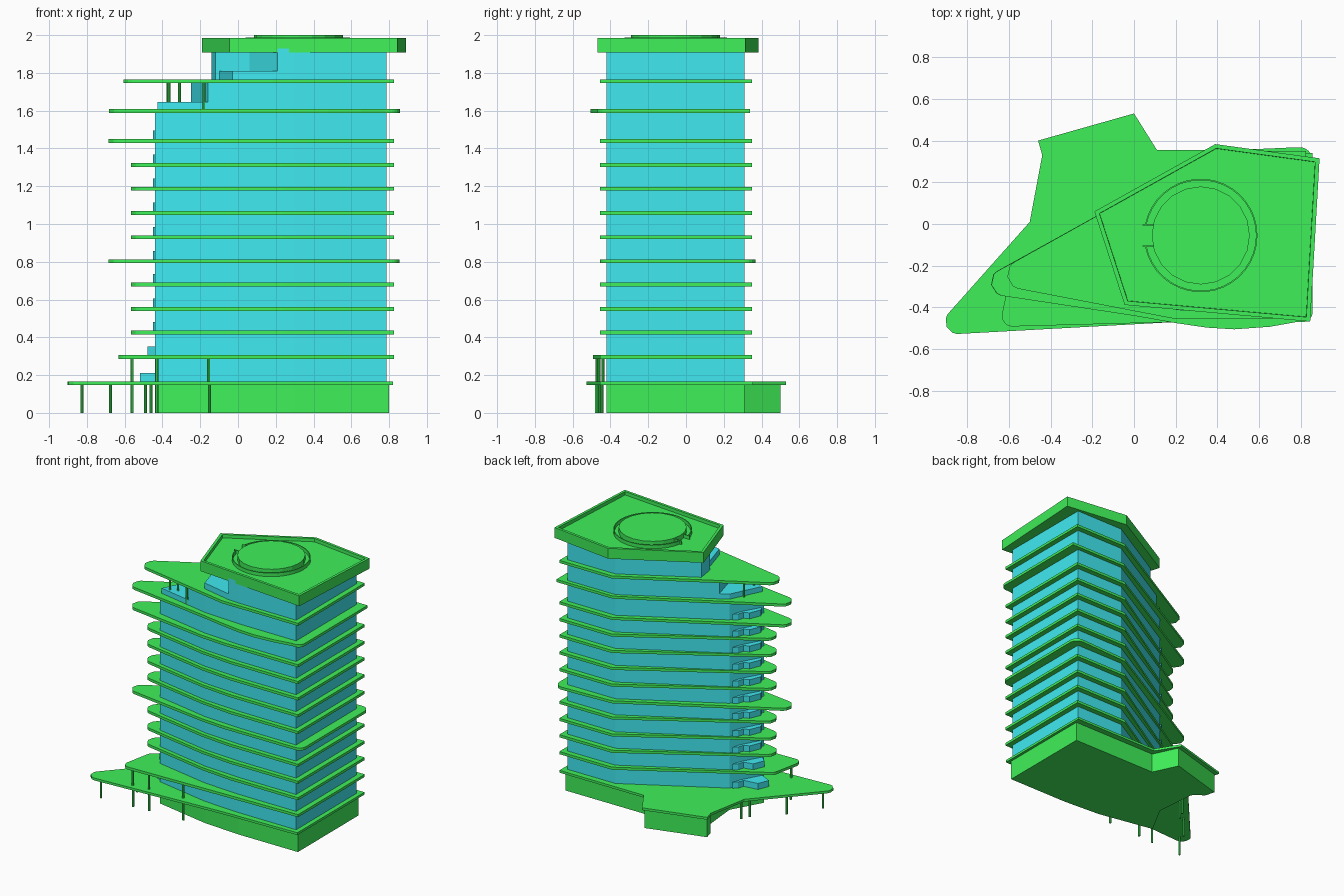
import bpy, bmesh, math
from mathutils import Vector

if "Cube" in bpy.data.objects:
    bpy.data.objects.remove(bpy.data.objects["Cube"])


def material(name, rgb):
    m = bpy.data.materials.new(name)
    m.diffuse_color = (*rgb, 1)
    m.use_nodes = True
    m.node_tree.nodes["Principled BSDF"].inputs["Base Color"].default_value = m.diffuse_color
    return m


GREEN = material("green", (0.05, 0.87, 0.1))
CYAN = material("cyan", (0.05, 0.82, 0.88))


def outline(pts, n=7):
    """Polygon outline; a third value on a point is its fillet radius."""
    out = []
    for i, p in enumerate(pts):
        c = Vector(p[:2])
        if len(p) < 3:
            out.append(c)
            continue
        a = (Vector(pts[i - 1][:2]) - c).normalized()
        b = (Vector(pts[(i + 1) % len(pts)][:2]) - c).normalized()
        half = a.angle(b) / 2
        r = p[2]
        centre = c + (a + b).normalized() * r / math.sin(half)
        s = c + a * r / math.tan(half) - centre
        e = c + b * r / math.tan(half) - centre
        for k in range(n):
            t = k / (n - 1)
            out.append(centre + (s * (1 - t) + e * t).normalized() * r)
    return out


def prism(name, pts, z0, z1, mat, rim=0, drop=0):
    """Vertical extrusion of an outline, optionally with a recessed top."""
    bm = bmesh.new()
    f = bm.faces.new([bm.verts.new((p.x, p.y, z0)) for p in outline(pts)])
    f.normal_update()
    if f.normal.z < 0:
        f.normal_flip()
    top = bmesh.ops.extrude_face_region(bm, geom=[f])["geom"]
    bmesh.ops.translate(bm, vec=(0, 0, z1 - z0),
                        verts=[g for g in top if isinstance(g, bmesh.types.BMVert)])
    cap = [g for g in top if isinstance(g, bmesh.types.BMFace)][0]
    f.normal_flip() if f.is_valid and f.normal.z > 0 else None
    bmesh.ops.recalc_face_normals(bm, faces=bm.faces)
    if rim:
        bmesh.ops.inset_region(bm, faces=[cap], thickness=rim, use_even_offset=True)
        bmesh.ops.inset_region(bm, faces=[cap], thickness=0.001, use_even_offset=True)
        bmesh.ops.translate(bm, vec=(0, 0, -drop), verts=cap.verts)
    me = bpy.data.meshes.new(name)
    bm.to_mesh(me)
    bm.free()
    me.materials.append(mat)
    ob = bpy.data.objects.new(name, me)
    bpy.context.collection.objects.link(ob)
    return ob


def column(name, x, y, z0, z1):
    r = 0.008
    prism(name, [(x + r * math.cos(k * math.pi / 4), y + r * math.sin(k * math.pi / 4))
                 for k in range(8)], z0, z1, GREEN)


# podium walls and the wide canopy over them
prism("podium", [(0.8, -0.42), (0.8, 0.31), (0.09, 0.31), (0, 0.5), (-0.44, 0.375),
                 (-0.42, 0.3, 0.03), (-0.34, 0.24, 0.04), (-0.31, -0.08), (-0.44, -0.315),
                 (0, -0.4), (0.3, -0.42)], 0, 0.15, GREEN)
prism("podium_canopy", [(-0.985, -0.535, 0.06), (0.2, -0.47), (0.82, -0.455), (0.82, 0.355),
                        (0.11, 0.355), (0, 0.53), (-0.46, 0.4), (-0.44, 0.33), (-0.5, 0.01)],
      0.148, 0.166, GREEN)

# glazed tower, full plan up to the terrace, then two set-back floors
FRONT = [(0, -0.4), (0.3, -0.418), (0.785, -0.42), (0.785, 0.31), (0.38, 0.31)]
prism("tower_glazing", [(-0.31, -0.08), (-0.44, -0.315)] + FRONT, 0.15, 1.6, CYAN)
prism("terrace_floor_glazing", [(-0.25, -0.045), (-0.16, -0.368)] + FRONT, 1.6, 1.755, CYAN)
prism("terrace_parapet", [(-0.31, -0.08), (-0.425, -0.315)] + FRONT, 1.6, 1.647, CYAN)
prism("top_floor_glazing", [(-0.14, 0.015), (-0.12, -0.12), (0.06, -0.2), (0.21, -0.413)]
      + FRONT[1:], 1.755, 1.93, CYAN)
prism("top_floor_parapet", [(-0.14, 0.015), (-0.03, -0.36), (0.21, -0.413)]
      + FRONT[1:], 1.755, 1.81, CYAN)

# floor slabs, pointed on the left with a rounded tip
BACK = [(0.825, -0.455), (0.825, 0.35), (0.38, 0.35)]
REGULAR = [(-0.69, -0.3, 0.07), (0, -0.43), (0.25, -0.453)] + BACK
LONG = [(-0.82, -0.316, 0.065), (0, -0.44), (0.2, -0.455)]
slabs = {
    0.296: [(-0.645, -0.493, 0.05), (0.2, -0.47)] + BACK + [(-0.59, -0.22, 0.05)],
    0.803: LONG + [(0.855, -0.455, 0.05), (0.855, 0.368, 0.06), (0.78, 0.368), (0.38, 0.35)],
    1.44: LONG + BACK,
    1.598: [(-0.82, -0.316, 0.065), (0, -0.44), (0.2, -0.475), (0.35, -0.497), (0.48, -0.505),
            (0.65, -0.493), (0.78, -0.47), (0.857, -0.472, 0.05), (0.857, 0.34), (0.38, 0.34)],
    1.756: [(-0.74, -0.275, 0.07), (0.18, -0.452)] + BACK,
}
for z in (0.425, 0.55, 0.68, 0.93, 1.058, 1.187, 1.312):
    slabs[z] = REGULAR
for i, z in enumerate(sorted(slabs)):
    prism(f"floor_slab_{i + 1}", slabs[z], z - 0.01, z + 0.01, GREEN)

# low balcony parapets on the pointed end of each floor
for i, z in enumerate([0.157] + sorted(slabs)[:-2]):
    d = {0: 0.075, 1: 0.035}.get(i, 0.005)
    prism(f"balcony_parapet_{i + 1}", [(-0.33, -0.09), (-0.36, -0.115), (-0.375, -0.16),
          (-0.41 - d, -0.175), (-0.445 - d, -0.26), (-0.43, -0.305), (-0.4, -0.3)],
          z, z + 0.055, CYAN)

# slim columns
for i, (x, y) in enumerate([(-0.825, -0.475), (-0.56, -0.465), (-0.43, -0.455), (-0.15, -0.445),
                            (-0.675, -0.25), (-0.49, -0.07), (-0.46, -0.01)]):
    column(f"canopy_column_{i + 1}", x, y, 0, 0.15)
for i, (x, y) in enumerate([(-0.56, -0.47), (-0.43, -0.46), (-0.155, -0.44)]):
    column(f"first_floor_column_{i + 1}", x, y, 0.16, 0.29)
for i, (x, y) in enumerate([(-0.37, -0.17), (-0.31, -0.28), (-0.365, -0.3), (-0.18, -0.36)]):
    column(f"terrace_column_{i + 1}", x, y, 1.6, 1.75)

# roof with a shallow rim, round pad and broken ring wall
prism("roof", [(-0.19, 0.06), (-0.045, -0.388), (0.845, -0.468), (0.89, 0.315), (0.39, 0.383)],
      1.907, 1.986, GREEN, rim=0.02, drop=0.025)
CX, CY = 0.32, -0.055


def arc(r, a0, a1, n):
    return [(CX + r * math.cos(math.radians(a0 + (a1 - a0) * k / n)),
             CY + r * math.sin(math.radians(a0 + (a1 - a0) * k / n))) for k in range(n + 1)]


prism("roof_pad", arc(0.235, 0, 342, 19), 1.955, 2.0, GREEN)
prism("roof_ring", arc(0.272, -169, 169, 36) + arc(0.265, 169, -169, 36), 1.955, 1.988, GREEN)
for side, y in (("front", -0.105), ("back", -0.005)):
    prism(f"pad_ramp_wall_{side}", [(0.04, y - 0.003), (0.1, y - 0.003), (0.1, y + 0.003),
                                    (0.04, y + 0.003)], 1.955, 1.988, GREEN)
